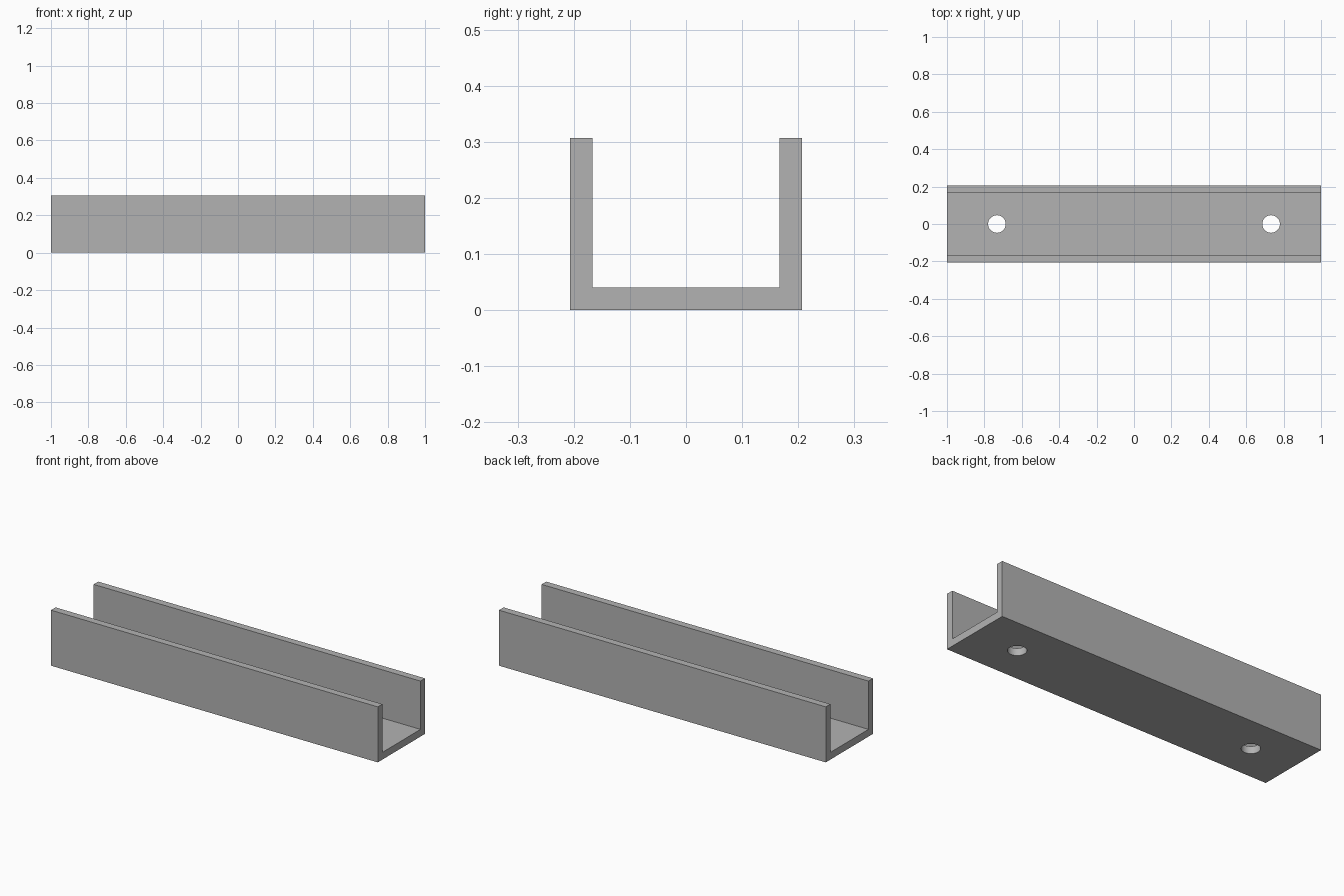
import bpy
import bmesh

LENGTH, WIDTH, HEIGHT, WALL = 2.0, 0.413, 0.307, 0.04
HOLE_X, HOLE_RADIUS = 0.733, 0.047

if "Cube" in bpy.data.objects:
    bpy.data.objects.remove(bpy.data.objects["Cube"], do_unlink=True)

# Plain grey finish
grey = bpy.data.materials.new("plain_grey")
grey.use_nodes = True
colour = (0.45, 0.45, 0.45, 1.0)
grey.diffuse_color = colour
grey.node_tree.nodes["Principled BSDF"].inputs["Base Color"].default_value = colour

# U-shaped channel: profile extruded along x
outer, inner = WIDTH / 2, WIDTH / 2 - WALL
profile = [(-outer, 0), (outer, 0), (outer, HEIGHT), (inner, HEIGHT),
           (inner, WALL), (-inner, WALL), (-inner, HEIGHT), (-outer, HEIGHT)]
bm = bmesh.new()
end = bm.faces.new([bm.verts.new((-LENGTH / 2, y, z)) for y, z in profile])
extruded = bmesh.ops.extrude_face_region(bm, geom=[end])["geom"]
bmesh.ops.translate(bm, vec=(LENGTH, 0, 0),
                    verts=[v for v in extruded if isinstance(v, bmesh.types.BMVert)])
bmesh.ops.recalc_face_normals(bm, faces=bm.faces)
mesh = bpy.data.meshes.new("channel")
bm.to_mesh(mesh)
bm.free()
mesh.materials.append(grey)
channel = bpy.data.objects.new("channel", mesh)
bpy.context.collection.objects.link(channel)

# Screw holes through the floor, one near each end
for side in (-1, 1):
    bpy.ops.mesh.primitive_cylinder_add(vertices=48, radius=HOLE_RADIUS, depth=WALL * 4,
                                        location=(side * HOLE_X, 0, WALL / 2))
    cutter = bpy.context.object
    cutter.name = "hole_cutter"
    cutter.hide_render = True
    cutter.data.materials.append(grey)
    cut = channel.modifiers.new("screw_hole", "BOOLEAN")
    cut.operation = "DIFFERENCE"
    cut.solver = "EXACT"
    cut.object = cutter
    bpy.ops.object.select_all(action="DESELECT")
    channel.select_set(True)
    bpy.context.view_layer.objects.active = channel
    bpy.ops.object.modifier_apply(modifier=cut.name)
    bpy.data.objects.remove(cutter, do_unlink=True)

# Round hole walls, crisp channel edges
bpy.ops.object.shade_smooth_by_angle()
